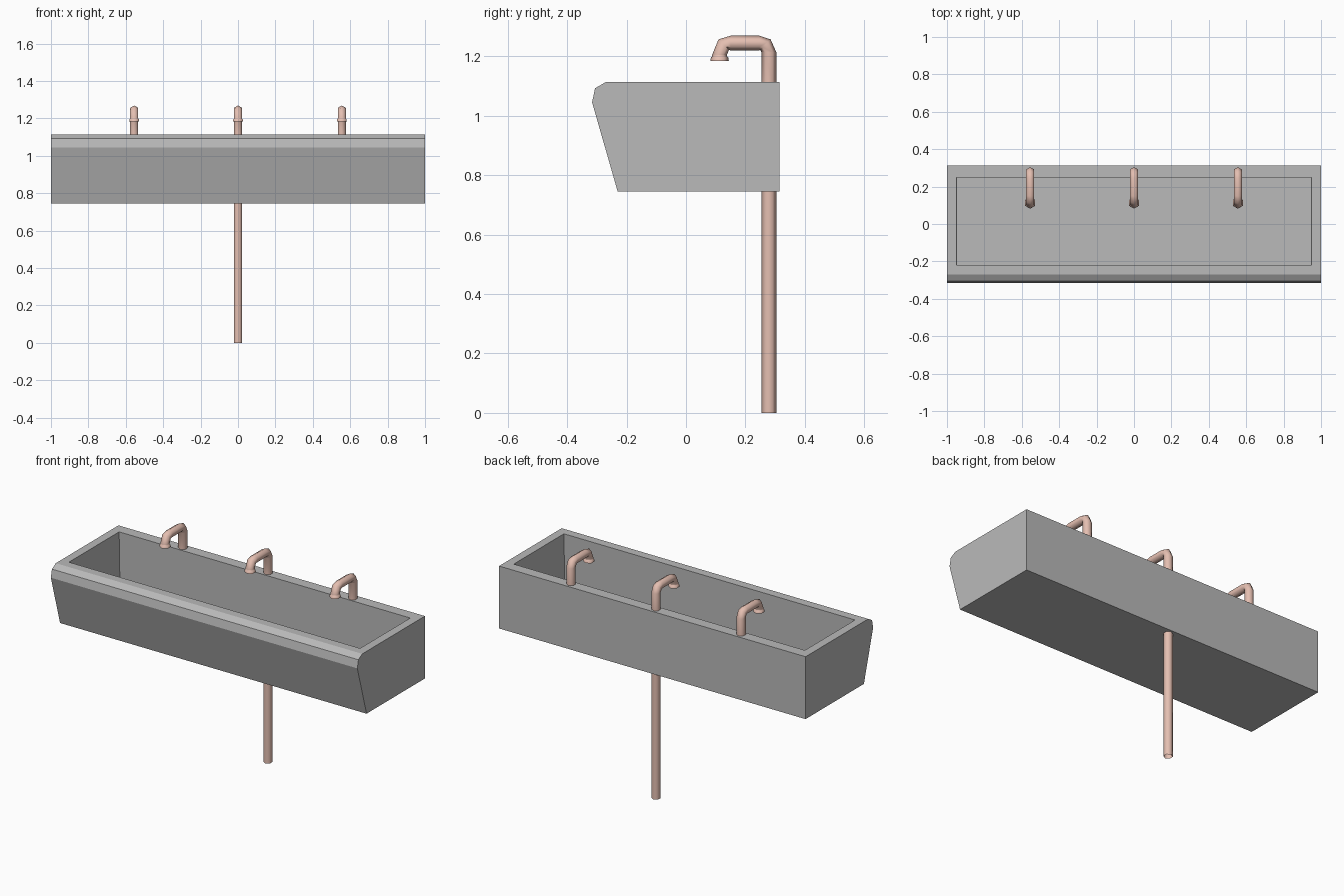
import bpy, bmesh, math

if "Cube" in bpy.data.objects:
    bpy.data.objects.remove(bpy.data.objects["Cube"])


def material(name, rgb):
    m = bpy.data.materials.new(name)
    m.diffuse_color = (*rgb, 1)
    m.use_nodes = True
    m.node_tree.nodes["Principled BSDF"].inputs["Base Color"].default_value = m.diffuse_color
    return m


STEEL = material("grey steel", (0.49, 0.49, 0.49))
COPPER = material("pale copper", (0.78, 0.52, 0.44))


def make_object(name, bm, mat):
    bmesh.ops.recalc_face_normals(bm, faces=bm.faces[:])
    me = bpy.data.meshes.new(name)
    bm.to_mesh(me)
    bm.free()
    me.materials.append(mat)
    ob = bpy.data.objects.new(name, me)
    bpy.context.collection.objects.link(ob)
    return ob


# trough: side profile extruded along x, top face inset and pushed down
def trough():
    profile = [(0.314, 0.745), (0.314, 1.113), (-0.27, 1.113),
               (-0.306, 1.092), (-0.316, 1.045), (-0.23, 0.745)]
    bm = bmesh.new()
    a, b = ([bm.verts.new((x, y, z)) for y, z in profile] for x in (-1, 1))
    bm.faces.new(a)
    bm.faces.new(b)
    n = len(profile)
    for i in range(n):
        j = (i + 1) % n
        bm.faces.new((a[i], a[j], b[j], b[i]))
    bmesh.ops.recalc_face_normals(bm, faces=bm.faces[:])
    top = max(bm.faces, key=lambda f: f.calc_center_median().z)
    bmesh.ops.inset_individual(bm, faces=[top], thickness=0.05)
    for v in top.verts:
        v.co.x = math.copysign(0.95, v.co.x)
        v.co.y = 0.249 if v.co.y > 0 else -0.219
    ext = bmesh.ops.extrude_discrete_faces(bm, faces=[top])["faces"]
    for v in ext[0].verts:
        v.co.z = 0.835
        v.co.x *= 0.995
    make_object("trough", bm, STEEL)


# open six-sided tube through rings of (y, z, angle in the yz plane, radius)
def tube(name, x, rings):
    bm = bmesh.new()
    loops = []
    for y, z, ang, r in rings:
        t = math.radians(ang)
        loop = []
        for k in range(6):
            c, s = (f(k * math.pi / 3) * r for f in (math.cos, math.sin))
            loop.append(bm.verts.new((x + s, y + c * math.cos(t), z + c * math.sin(t))))
        loops.append(loop)
    for p, q in zip(loops, loops[1:]):
        for k in range(6):
            j = (k + 1) % 6
            bm.faces.new((p[k], p[j], q[j], q[k]))
    ob = make_object(name, bm, COPPER)
    bpy.ops.object.select_all(action="DESELECT")
    ob.select_set(True)
    bpy.context.view_layer.objects.active = ob
    bpy.ops.object.shade_smooth_by_angle(angle=math.radians(62))


trough()

# waste pipe down to the floor
tube("waste_pipe", 0, [(0.279, 0, 0, 0.025), (0.279, 0.75, 0, 0.025)])

# three bent taps with a flared lip
TAP = [(0.279, 1.11, 0, 0.025), (0.279, 1.213, 0, 0.025),
       (0.267, 1.239, 45, 0.025), (0.247, 1.244, 90, 0.025),
       (0.15, 1.244, 90, 0.025), (0.127, 1.239, 135, 0.025),
       (0.113, 1.205, 180, 0.025), (0.113, 1.199, 180, 0.025),
       (0.113, 1.196, 180, 0.029), (0.113, 1.184, 180, 0.031),
       (0.113, 1.184, 180, 0.022), (0.113, 1.205, 180, 0.022)]
for side, x in (("left", -0.555), ("middle", 0), ("right", 0.555)):
    tube(side + "_tap", x, TAP)
